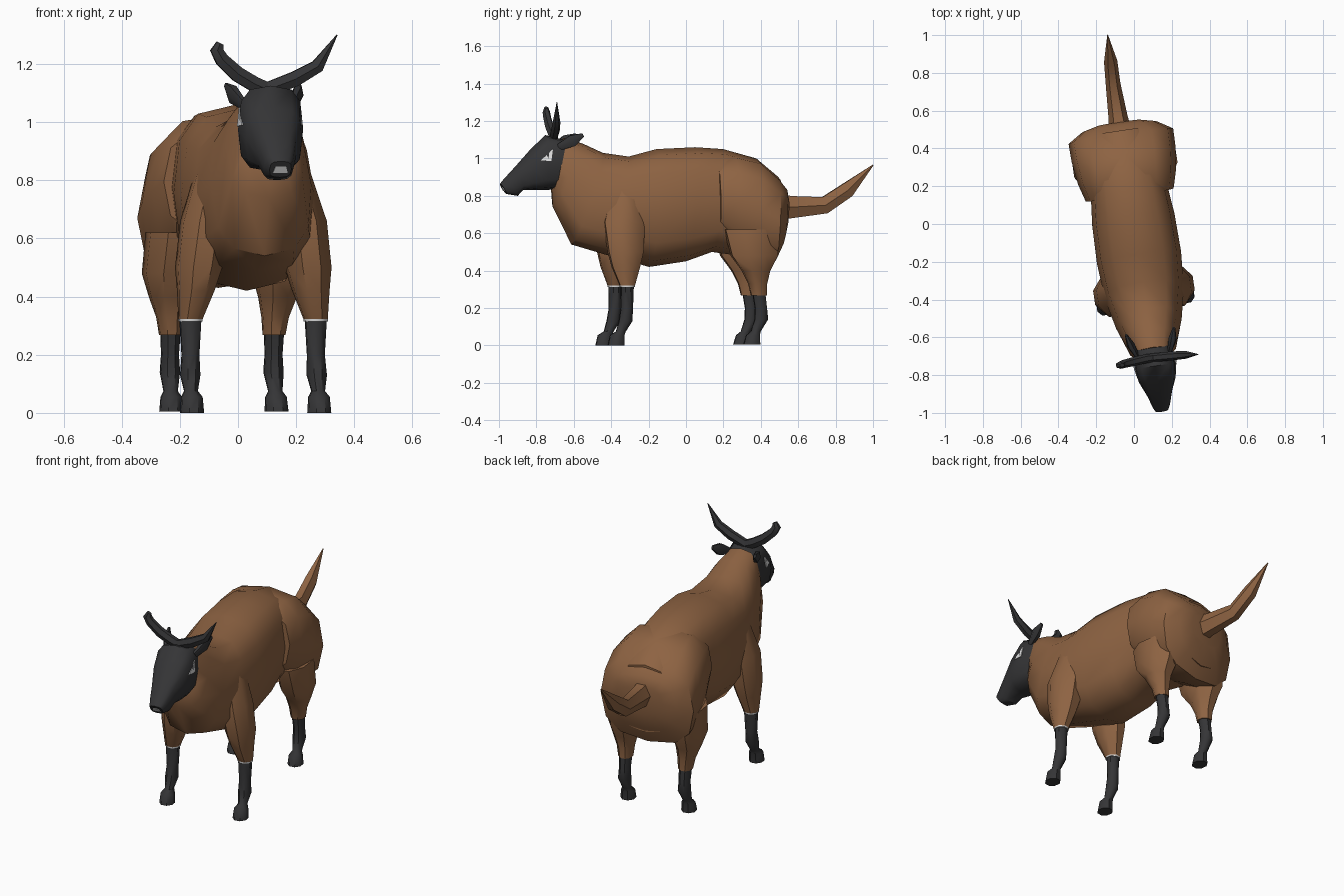
import bpy, bmesh, math
from mathutils import Vector, Matrix
from mathutils.bvhtree import BVHTree

if "Cube" in bpy.data.objects:
    bpy.data.objects.remove(bpy.data.objects["Cube"])

# The whole animal is turned slightly about the vertical axis
TURN = Matrix.Rotation(math.radians(8.5), 4, 'Z')


def material(name, rgb):
    m = bpy.data.materials.new(name)
    m.use_nodes = True
    m.diffuse_color = (*rgb, 1)
    bsdf = m.node_tree.nodes["Principled BSDF"]
    bsdf.inputs["Base Color"].default_value = (*rgb, 1)
    bsdf.inputs["Roughness"].default_value = 0.8
    return m


BROWN = material("brown coat", (0.27, 0.125, 0.055))
DARK = material("charcoal", (0.035, 0.035, 0.037))
WHITE = material("off white", (0.75, 0.75, 0.75))


def finish(name, bm, mat, angle=45):
    bmesh.ops.recalc_face_normals(bm, faces=bm.faces[:])
    mesh = bpy.data.meshes.new(name)
    bm.to_mesh(mesh)
    bm.free()
    mesh.transform(TURN)
    mesh.materials.append(mat)
    ob = bpy.data.objects.new(name, mesh)
    bpy.context.collection.objects.link(ob)
    bpy.ops.object.select_all(action='DESELECT')
    ob.select_set(True)
    bpy.context.view_layer.objects.active = ob
    bpy.ops.object.shade_smooth_by_angle(angle=math.radians(angle))
    return ob


def loft(rings):
    """Skin a list of closed rings and cap both ends."""
    bm = bmesh.new()
    loops = [[bm.verts.new(p) for p in r] for r in rings]
    n = len(loops[0])
    for a, b in zip(loops, loops[1:]):
        for i in range(n):
            j = (i + 1) % n
            bm.faces.new((a[i], a[j], b[j], b[i]))
    bm.faces.new(loops[0])
    bm.faces.new(loops[-1])
    return bm


def power(v, e):
    return math.copysign(abs(v) ** e, v)


def spine_loft(rows, sides=12, e=0.75):
    """Rows: top y, top z, bottom y, bottom z, half width."""
    rings = []
    for ty, tz, by, bz, hw in rows:
        top, bot = Vector((0, ty, tz)), Vector((0, by, bz))
        mid, half = (top + bot) / 2, (top - bot) / 2
        angles = [2 * math.pi * i / sides for i in range(sides)]
        rings.append([mid + half * power(math.sin(a), e)
                      + Vector((hw * power(math.cos(a), e), 0, 0)) for a in angles])
    return loft(rings)


def limb(rows, side, sides=8):
    """Rows: x, y, z, x radius, y radius; rings are level."""
    rings = []
    for x, y, z, rx, ry in rows:
        angles = [2 * math.pi * (i + 0.5) / sides for i in range(sides)]
        rings.append([Vector((side * (x + rx * 1.06 * math.cos(a)),
                              y + ry * 1.06 * math.sin(a), z)) for a in angles])
    return loft(rings)


def tube(rows, axis, sides=6, flat=1.0):
    """Rows: x, y, z, radius; rings follow the path, flattened along axis."""
    pts = [Vector(r[:3]) for r in rows]
    rings = []
    for i, row in enumerate(rows):
        t = (pts[min(i + 1, len(pts) - 1)] - pts[max(i - 1, 0)]).normalized()
        u = (axis - t * axis.dot(t)).normalized()
        v = t.cross(u)
        angles = [2 * math.pi * k / sides for k in range(sides)]
        rings.append([pts[i] + row[3] * (u * flat * math.cos(a) + v * math.sin(a))
                      for a in angles])
    return loft(rings)


X, Y = Vector((1, 0, 0)), Vector((0, 1, 0))

# Neck, chest and barrel
finish("body", spine_loft([
    (-.66, 1.11, -.725, .83, .10), (-.56, 1.08, -.72, .74, .135),
    (-.45, 1.03, -.62, .54, .175), (-.31, 1.01, -.45, .49, .21),
    (-.16, 1.05, -.2, .42, .225), (.05, 1.06, 0, .45, .22),
    (.2, 1.05, .14, .5, .205), (.38, 1.0, .36, .47, .2),
    (.5, .9, .5, .5, .16)]), BROWN)

# Broad hindquarters stepping out from the barrel
finish("hips", spine_loft([
    (.15, .99, .16, .6, .235), (.25, 1.03, .25, .5, .262),
    (.38, 1.0, .37, .44, .278), (.48, .91, .46, .43, .28),
    (.53, .85, .51, .53, .2), (.545, .8, .535, .62, .12)]), BROWN)

# Tail, lifted toward the tip
finish("tail", tube([(0, .48, .74, .085), (0, .57, .74, .068), (0, .75, .75, .052),
                     (.005, .87, .83, .047), (.01, 1.01, .965, .003)], X, 6, .75), BROWN)

# Limbs, mirrored on both sides
for side, label in ((1, "left"), (-1, "right")):
    finish(label + "_shoulder", limb([
        (.13, -.34, .85, .06, .08), (.17, -.36, .66, .08, .11),
        (.19, -.355, .5, .078, .095), (.2, -.355, .42, .062, .075),
        (.218, -.35, .32, .04, .04)], side), BROWN)
    finish(label + "_front_cuff", limb([
        (.218, -.35, .322, .041, .041), (.218, -.35, .314, .04, .04)], side), WHITE)
    finish(label + "_front_leg", limb([
        (.218, -.35, .318, .037, .034), (.218, -.352, .2, .03, .032),
        (.22, -.36, .13, .034, .036), (.221, -.385, .075, .023, .026),
        (.221, -.405, .055, .036, .038), (.221, -.412, 0, .04, .044)], side), DARK)
    finish(label + "_thigh", limb([
        (.18, .33, .62, .085, .15), (.19, .34, .48, .088, .125),
        (.19, .35, .4, .065, .075), (.183, .36, .33, .046, .05),
        (.18, .367, .268, .038, .042)], side), BROWN)
    finish(label + "_rear_leg", limb([
        (.18, .367, .28, .034, .034), (.18, .378, .2, .03, .032),
        (.18, .38, .14, .034, .036), (.182, .35, .075, .024, .026),
        (.182, .335, .055, .036, .036), (.183, .328, .005, .04, .045)], side), DARK)
    finish(label + "_ear", tube([
        (side * .085, -.7, 1.06, .02), (side * .112, -.63, 1.095, .036),
        (side * .128, -.575, 1.125, .012)], X, 6, .6), DARK)

# Head, tapering to the muzzle
head_bm = spine_loft([
    (-.66, 1.1, -.68, .84, .1), (-.76, 1.125, -.76, .83, .113),
    (-.84, 1.05, -.83, .83, .098), (-.92, .96, -.88, .83, .07),
    (-.985, .89, -.91, .8, .052), (-1.005, .865, -.97, .81, .038)], 12, .65)
head_tree = BVHTree.FromBMesh(head_bm)
finish("head", head_bm, DARK)


def decal(name, points, direction):
    """Thin plate of points dropped on the head along a direction."""
    rings = []
    for lift in (.005, -.003):
        ring = []
        for p in points:
            hit = head_tree.ray_cast(Vector(p) - direction, direction)[0]
            ring.append(hit - direction * lift)
        rings.append(ring)
    finish(name, loft(rings), WHITE, 20)


for side, label in ((1, "left"), (-1, "right")):
    decal(label + "_eye", [(0, -.735, 1.05), (0, -.8, .99), (0, -.745, .985)], -X * side)

# Pale patch at the front of the muzzle
decal("muzzle_patch", [(-.026, -.98, .825), (.026, -.98, .825),
                       (.018, -.98, .848), (-.018, -.98, .848)], Y)

# Horns: one long and pointed, one curled and blunt
finish("left_horn", tube([(-.01, -.715, 1.11, .028), (.09, -.72, 1.148, .03),
                          (.168, -.725, 1.192, .026), (.235, -.733, 1.3, .002)], Y, 6, .8), DARK)
finish("right_horn", tube([(.01, -.715, 1.105, .028), (-.05, -.715, 1.13, .03),
                           (-.11, -.72, 1.165, .03), (-.165, -.725, 1.215, .027),
                           (-.183, -.728, 1.248, .025), (-.172, -.73, 1.272, .014)], Y, 6, .8), DARK)
